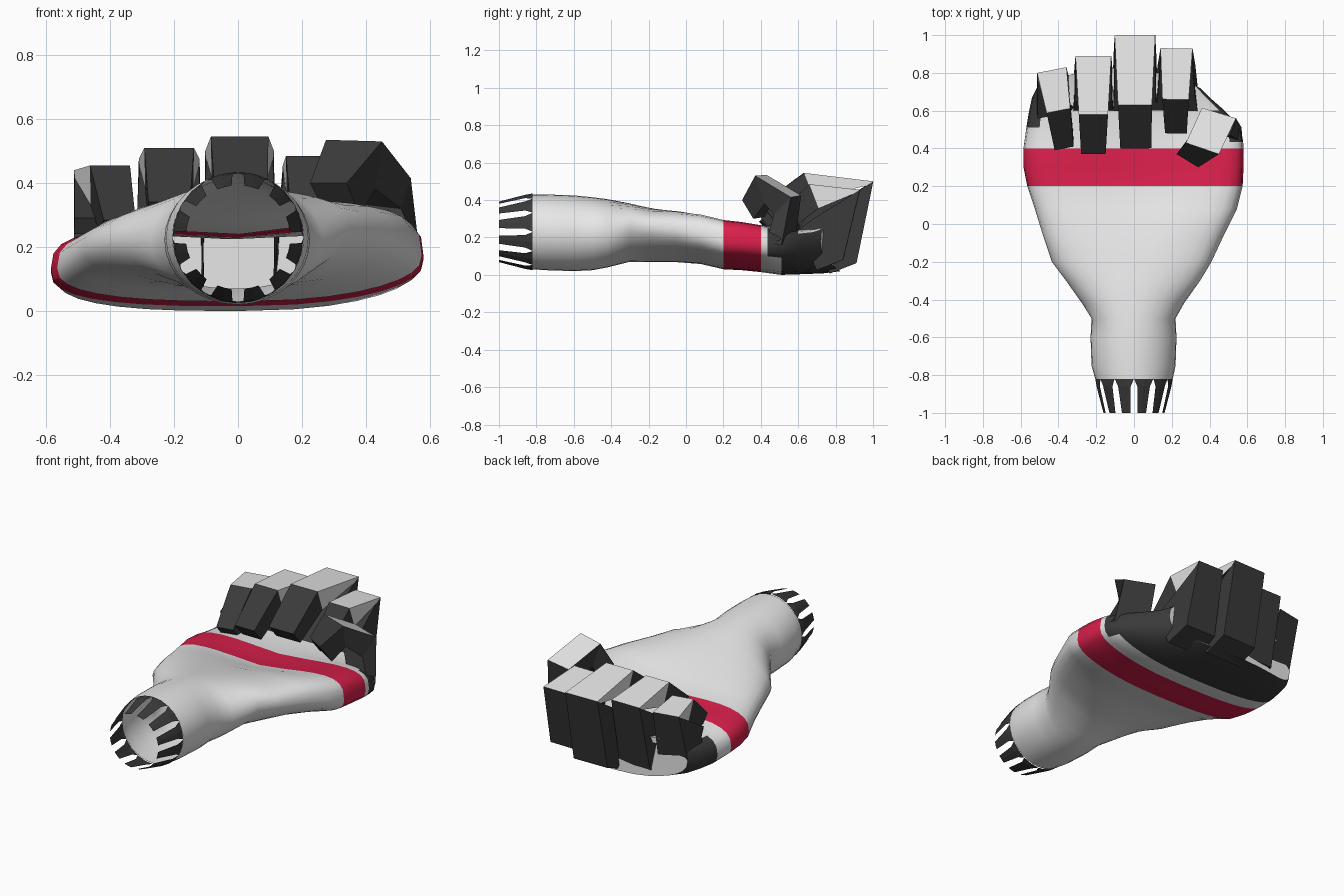
import bpy, bmesh, math

if "Cube" in bpy.data.objects:
    bpy.data.objects.remove(bpy.data.objects["Cube"])


def material(name, rgb):
    m = bpy.data.materials.new(name)
    m.diffuse_color = (*rgb, 1)
    m.use_nodes = True
    m.node_tree.nodes["Principled BSDF"].inputs["Base Color"].default_value = m.diffuse_color
    return m


LIGHT = material("light_grey_fabric", (0.80, 0.80, 0.80))
DARK = material("charcoal", (0.042, 0.042, 0.042))
RED = material("crimson_band", (0.70, 0.014, 0.07))


def loft(name, rings, rule, smooth=False, cap_end=True):
    """Skin closed rings of points; rule(face, row, column) returns the material slot."""
    bm = bmesh.new()
    vs = [[bm.verts.new(p) for p in r] for r in rings]
    n = len(rings[0])
    tag = {}
    for i in range(len(vs) - 1):
        for j in range(n):
            k = (j + 1) % n
            f = bm.faces.new((vs[i][j], vs[i][k], vs[i + 1][k], vs[i + 1][j]))
            tag[f] = (i, j)
    if cap_end:
        tag[bm.faces.new(vs[-1])] = (-2, -1)
    bmesh.ops.recalc_face_normals(bm, faces=bm.faces[:])
    bm.normal_update()
    for f, (i, j) in tag.items():
        f.material_index = rule(f, i, j)
    me = bpy.data.meshes.new(name)
    bm.to_mesh(me)
    bm.free()
    for m in (LIGHT, DARK, RED):
        me.materials.append(m)
    ob = bpy.data.objects.new(name, me)
    bpy.context.collection.objects.link(ob)
    if smooth:
        bpy.ops.object.select_all(action='DESELECT')
        bpy.context.view_layer.objects.active = ob
        ob.select_set(True)
        bpy.ops.object.shade_smooth_by_angle(angle=math.radians(35))
    return ob


# Wrist and palm: y, left x, right x, bottom z, top z, squareness, left rise, right rise
SECTIONS = [
    (-0.82, -0.205, 0.205, 0.030, 0.430, 2.0, 0, 0),
    (-0.75, -0.225, 0.220, 0.025, 0.430, 2.0, 0, 0),
    (-0.60, -0.230, 0.225, 0.020, 0.425, 2.0, 0, 0),
    (-0.50, -0.225, 0.220, 0.025, 0.415, 2.0, 0, 0),
    (-0.42, -0.275, 0.265, 0.040, 0.405, 2.0, 0, 0),
    (-0.30, -0.360, 0.350, 0.070, 0.382, 2.0, 0, 0.02),
    (-0.20, -0.435, 0.410, 0.068, 0.358, 2.0, 0.01, 0.04),
    (-0.05, -0.485, 0.480, 0.068, 0.325, 2.2, 0.02, 0.08),
    (0.08, -0.525, 0.545, 0.058, 0.280, 2.4, 0.04, 0.12),
    (0.20, -0.565, 0.575, 0.030, 0.240, 2.7, 0.055, 0.125),
    (0.30, -0.585, 0.580, 0.025, 0.235, 2.8, 0.055, 0.11),
    (0.40, -0.585, 0.580, 0.015, 0.230, 2.8, 0.055, 0.09),
    (0.435, -0.580, 0.578, 0.010, 0.228, 2.8, 0.05, 0.08),
    (0.51, -0.570, 0.565, 0.000, 0.225, 2.8, 0.05, 0.05),
    (0.60, -0.555, 0.480, 0.003, 0.225, 2.8, 0.05, 0.05),
    (0.67, -0.540, 0.400, 0.008, 0.235, 2.8, 0.05, 0.05),
    (0.72, -0.515, 0.350, 0.020, 0.260, 2.8, 0.04, 0.04),
]


def section(y, xl, xr, zb, zt, e, rise_l, rise_r, n=32):
    pts = []
    for i in range(n):
        a = 2 * math.pi * i / n
        c, s = math.cos(a), math.sin(a)
        u = math.copysign(abs(c) ** (2 / e), c)
        v = math.copysign(abs(s) ** (2 / e), s)
        x = (xl + xr) / 2 + u * (xr - xl) / 2
        z = (zb + zt) / 2 + v * (zt - zb) / 2
        if v > 0:  # cupped palm with a thumb mound on the right
            z += v * abs(u) ** 1.4 * (rise_r if u > 0 else rise_l)
        if y > -0.4:
            z += 0.04 * max(u, 0) ** 2 * (1 - max(v, 0) ** 2)
        # the knuckle line bows forward at the middle finger
        bow = max(0, y - 0.6) * 0.9 * (1 - u * u)
        pts.append((x, y + bow, z))
    return pts


def palm_colour(f, i, j):
    c = f.calc_center_median()
    if i in (9, 10):
        return 2
    if i < 9 or i == 11 or (i == 12 and not (c.x > 0.5 and c.z > 0.1)):
        return 0
    return 0 if f.normal.z > 0.6 and -0.47 < c.x < 0.4 and c.z > 0.15 else 1


loft("wrist_and_palm", [section(*s) for s in SECTIONS], palm_colour, True)

# Cuff: twelve tapered tabs leaning inward
bm = bmesh.new()
for k in range(12):
    a = math.radians(15 + 30 * k)

    def at(r, y, d):
        return bm.verts.new((r * math.cos(a + d), y, 0.23 + r * math.sin(a + d)))
    rows = [(at(r, y, -math.radians(w)), at(r, y, 0), at(r, y, math.radians(w)))
            for r, y, w in ((0.205, -0.82, 14.8), (0.199, -0.86, 10), (0.163, -1.0, 8))]
    for p, q in zip(rows, rows[1:]):
        for j in (0, 1):
            bm.faces.new((p[j], q[j], q[j + 1], p[j + 1]))
bmesh.ops.recalc_face_normals(bm, faces=bm.faces[:])
me = bpy.data.meshes.new("cuff_tabs")
bm.to_mesh(me)
bm.free()
me.materials.append(DARK)
bpy.context.collection.objects.link(bpy.data.objects.new("cuff_tabs", me))


# Curled fingers: each ring is outer left, outer right, inner right, inner left
def finger(name, base, knuckle, mid, tip, z_back, z_mid, z_low):
    (xb, wb), (xk, yk, wk), (xm, ym, wm), (xt, yt, wt) = base, knuckle, mid, tip
    slant = (xt - xk) * 1.5  # splayed fingers turn about z

    def ring(x, w, outer, inner):
        d, t = w / 2, slant * w
        return [(x - d, outer[0] - t, outer[1]), (x + d, outer[0] + t, outer[1]),
                (x + d * 0.97, inner[0] + t, inner[1]),
                (x - d * 0.97, inner[0] - t, inner[1])]
    rings = [
        ring(xb, wb, (yk - 0.23, z_low), (0.60, 0.24)),
        ring((xb + xk) / 2, (wb + wk) / 2, (yk - 0.09, z_low + 0.055),
             (yk - 0.24, z_back - 0.15)),
        ring(xk, wk, (yk, z_back), (yk - 0.04, z_back - 0.025)),
        ring(xm, wm, (ym, z_mid), (ym + 0.05, z_mid - 0.13)),
        ring(xt, wt, (yt, z_mid - 0.17), (yt + 0.07, z_mid - 0.25)),
    ]
    # the middle joint is light on top and at the sides
    loft(name, rings, lambda f, i, j: 0 if i == 2 and j != 2 else 1)


finger("little_finger", (-0.415, 0.20), (-0.435, 0.815, 0.155), (-0.40, 0.60, 0.125),
       (-0.37, 0.40, 0.10), 0.44, 0.455, 0.045)
finger("ring_finger", (-0.215, 0.22), (-0.215, 0.89, 0.19), (-0.215, 0.58, 0.155),
       (-0.215, 0.37, 0.13), 0.475, 0.51, 0.012)
finger("middle_finger", (0.005, 0.235), (0.005, 1.0, 0.215), (0.005, 0.63, 0.18),
       (0.01, 0.40, 0.165), 0.50, 0.545, 0.008)
finger("index_finger", (0.225, 0.23), (0.225, 0.93, 0.17), (0.22, 0.66, 0.14),
       (0.222, 0.48, 0.115), 0.455, 0.485, 0.025)

# Thumb folding across the palm
loft("thumb", [
    [(0.38, 0.59, 0.22), (0.57, 0.51, 0.16), (0.572, 0.43, 0.18), (0.41, 0.46, 0.23)],
    [(0.36, 0.615, 0.425), (0.54, 0.56, 0.415), (0.51, 0.47, 0.32), (0.34, 0.52, 0.34)],
    [(0.275, 0.43, 0.535), (0.45, 0.37, 0.53), (0.43, 0.42, 0.38), (0.30, 0.47, 0.40)],
    [(0.225, 0.37, 0.40), (0.34, 0.30, 0.40), (0.38, 0.36, 0.30), (0.27, 0.42, 0.31)],
], lambda f, i, j: 0 if i == 1 and j == 0 else 1)
